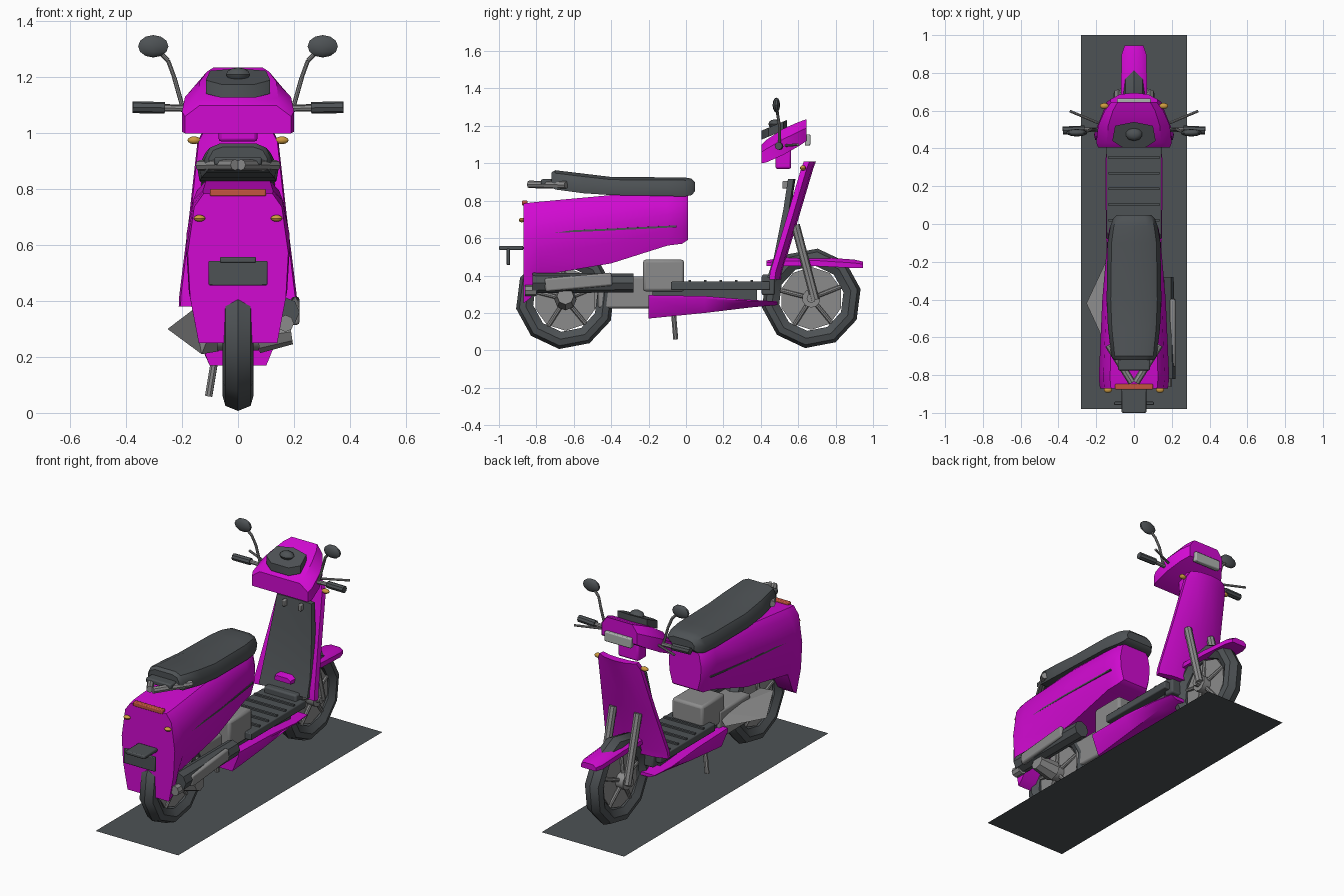
import bpy
import bmesh
from math import sin, cos, tau
from mathutils import Vector, Matrix

default_cube = bpy.data.objects.get("Cube")
if default_cube:
    bpy.data.objects.remove(default_cube, do_unlink=True)


def make_material(name, red, green, blue):
    material = bpy.data.materials.new(name)
    material.use_nodes = True
    color = (red, green, blue, 1)
    material.diffuse_color = color
    material.node_tree.nodes["Principled BSDF"].inputs["Base Color"].default_value = color
    return material


magenta = make_material("magenta paint", .64, .003, .64)
dark = make_material("dark rubber", .075, .084, .09)
metal = make_material("grey metal", .26, .26, .26)
glass = make_material("pale lamp glass", .42, .45, .43)
amber = make_material("amber lens", .62, .33, .05)
red_lens = make_material("red lens", .55, .09, .05)


def finish(name, mesh_builder, material, bevel=0, smooth=True):
    """Turn a bmesh into a shaded object, optionally with rounded edges."""
    bmesh.ops.recalc_face_normals(mesh_builder, faces=mesh_builder.faces)
    mesh = bpy.data.meshes.new(name)
    mesh_builder.to_mesh(mesh)
    mesh_builder.free()
    mesh.materials.append(material)
    part = bpy.data.objects.new(name, mesh)
    bpy.context.collection.objects.link(part)
    if bevel:
        modifier = part.modifiers.new("rounded edges", "BEVEL")
        modifier.width = bevel
        modifier.segments = 2
    if smooth:
        bpy.ops.object.select_all(action="DESELECT")
        part.select_set(True)
        bpy.context.view_layer.objects.active = part
        bpy.ops.object.shade_smooth_by_angle(angle=.65)
    return part


def loft(name, rings, material, bevel=0, closed=False):
    """Skin a list of point rings; closed joins the last ring to the first."""
    builder = bmesh.new()
    rows = [[builder.verts.new(point) for point in ring] for ring in rings]
    pairs = list(zip(rows, rows[1:]))
    if closed:
        pairs.append((rows[-1], rows[0]))
    else:
        builder.faces.new(rows[0])
        builder.faces.new(rows[-1])
    for first, second in pairs:
        for i in range(len(first)):
            j = (i + 1) % len(first)
            builder.faces.new((first[i], first[j], second[j], second[i]))
    return finish(name, builder, material, bevel)


def body(name, outline, stations, material, bevel=0):
    """Symmetric loft along y; stations hold y, half width, bottom and top."""
    loop = outline + [(-side, up) for side, up in reversed(outline)]
    rings = [[(half * side, y, low + (high - low) * up) for side, up in loop]
             for y, half, low, high in stations]
    return loft(name, rings, material, bevel)


def box(name, center, size, material, bevel=0, tilt=0):
    builder = bmesh.new()
    turn = Matrix.Translation(center) @ Matrix.Rotation(tilt, 4, "X")
    bmesh.ops.create_cube(builder, size=1, matrix=turn @ Matrix.Diagonal((*size, 1)))
    return finish(name, builder, material, bevel, bevel > 0)


def rod(name, start, end, radius, material, end_radius=None, sides=8):
    builder = bmesh.new()
    start, end = Vector(start), Vector(end)
    axis = end - start
    turn = Matrix.Translation((start + end) / 2) @ axis.to_track_quat("Z", "Y").to_matrix().to_4x4()
    bmesh.ops.create_cone(builder, cap_ends=True, segments=sides, radius1=radius,
                          radius2=end_radius or radius, depth=axis.length, matrix=turn)
    return finish(name, builder, material)


def ball(name, center, size, material):
    builder = bmesh.new()
    bmesh.ops.create_uvsphere(builder, u_segments=10, v_segments=6, radius=1,
                              matrix=Matrix.Translation(center) @ Matrix.Diagonal((*size, 1)))
    return finish(name, builder, material)


def hull(name, points, material):
    builder = bmesh.new()
    for point in points:
        builder.verts.new(point)
    bmesh.ops.convex_hull(builder, input=builder.verts)
    return finish(name, builder, material, smooth=False)


# Ground mat
builder = bmesh.new()
bmesh.ops.create_grid(builder, x_segments=1, y_segments=1, size=1,
                      matrix=Matrix.Translation((0, .01, 0)) @ Matrix.Diagonal((.28, .99, 1, 1)))
finish("ground_mat", builder, dark, smooth=False)

# Wheels
tread = [(.175, .03), (.215, .055), (.25, .045), (.268, 0)]
tread += [(r, -x) for r, x in reversed(tread[:-1])]
for label, y, z in (("front", .67, .278), ("rear", -.645, .273)):
    def spin(radius, x, step, count=10):
        angle = tau * (step + .3) / count
        return (x, y + radius * cos(angle), z + radius * sin(angle))

    loft(label + "_tyre", [[spin(r, x, step) for r, x in tread] for step in range(10)],
         dark, closed=True)
    rod(label + "_wheel_disc", (-.025, y, z), (.025, y, z), .168, metal, sides=10)
    rod(label + "_hub", (-.075, y, z), (.075, y, z), .05, metal, sides=10)
    for side in (-1, 1):
        for step in range(5):
            rod(label + "_spoke", (side * .045, y, z), spin(.18, side * .02, step, 5), .012, metal)

# Rear bodywork
shell = [(.68, 1), (.87, .91), (1, .6), (.95, .3), (.78, 0)]
body("rear_body", shell, [(-.87, .18, .25, .785), (-.83, .185, .28, .79), (-.78, .185, .4, .795),
                          (-.4, .168, .465, .83), (-.1, .142, .56, .835),
                          (-.02, .13, .57, .835), (.01, .11, .59, .83)], magenta)
for side in (-1, 1):
    hull("side_trim", [(side * (half + depth), y, z + rise)
                       for y, z, half in ((-.77, .63, .179), (-.42, .645, .164), (-.05, .663, .134))
                       for depth in (-.006, .004) for rise in (-.005, .005)], dark)

# Seat with a grab rail
cushion = [(.55, 1), (.85, .85), (1, .45), (.95, 0)]
body("seat", cushion, [(-.72, .105, .875, .95), (-.7, .12, .86, .963), (-.55, .138, .84, .945),
                       (-.4, .145, .83, .927), (-.1, .14, .825, .925), (-.01, .125, .822, .925),
                       (.03, .11, .83, .918), (.048, .09, .85, .9)], dark)
for side in (-1, 1):
    rod("grab_rail", (side * .135, -.64, .885), (side * .01, -.84, .887), .02, metal)
box("rail_pad", (0, -.74, .9), (.17, .07, .03), dark, .008)

# Tail lamp, number plate and its bracket
box("tail_lamp", (0, -.862, .788), (.2, .03, .026), red_lens, .005)
box("plate_arm", (0, -.935, .547), (.13, .13, .022), dark, .006)
box("plate", (0, -.95, .5), (.21, .018, .088), dark, .004)

# Turn signals
for side in (-1, 1):
    ball("rear_signal", (side * .138, -.878, .696), (.022, .016, .012), amber)
    ball("front_signal", (side * .157, .625, .975), (.025, .016, .014), amber)

# Engine and drive side cover
box("engine", (0, -.12, .4), (.21, .22, .17), metal, .015)
box("engine_arm", (-.03, -.32, .31), (.16, .3, .17), metal, .012)
hull("drive_cover", [(-.14, -.18, .31), (-.252, -.42, .3), (-.16, -.62, .37), (-.13, -.6, .21),
                     (-.07, -.2, .37), (-.07, -.62, .36), (-.07, -.5, .22)], metal)
rod("side_stand", (-.075, -.07, .24), (-.105, -.055, .06), .014, metal)

# Exhaust
rod("exhaust_pipe", (.16, -.28, .36), (.165, -.82, .36), .05, dark, .055)
rod("exhaust_tip", (.17, -.8, .32), (.17, -.86, .32), .03, metal)
box("exhaust_shield", (.205, -.575, .365), (.03, .36, .07), metal, .01, .09)
rod("rear_axle_mount", (.07, -.645, .273), (.19, -.645, .29), .06, metal, .045)

# Floor
keel = [(1, 1), (1, .85), (.7, 0)]
body("floor_keel", keel, [(-.2, .145, .17, .295), (.1, .15, .2, .29),
                          (.35, .15, .23, .27), (.49, .13, .242, .262)], magenta)
box("floor_board", (0, .185, .345), (.29, .53, .045), dark, .006)
box("floor_core", (0, .1, .3), (.18, .56, .07), dark)
for step in range(5):
    box("floor_rib", (0, .02 + step * .083, .371), (.27, .014, .012), dark)
box("toe_board", (0, .44, .35), (.22, .07, .11), dark, .01)


def shield(name, stations, bow, material):
    """Bowed panel lofted upward; stations hold z, y and half width."""
    front = [(-1, .0), (-.6, .75), (0, 1), (.6, .75), (1, .0)]
    rings = []
    for z, y, half in stations:
        outer = [(half * side, y + .03 + bow * out, z) for side, out in front]
        inner = [(half * side * .97, y + bow * out * .5, z) for side, out in reversed(front)]
        rings.append(outer + inner)
    return loft(name, rings, material)


# Leg shield and inner lining
shield("leg_shield", [(.38, .445, .212), (.42, .45, .21), (.7, .535, .175),
                      (.97, .615, .145), (1.01, .63, .125)], .035, magenta)
shield("shield_lining", [(.39, .435, .17), (.5, .47, .165), (.75, .52, .14),
                         (.915, .545, .12)], .01, dark)
for side in (-1, 1):
    box("bag_hook", (side * .055, .53, .885), (.02, .03, .04), metal, .005)

# Front fender and fork
fender = [(.6, 1), (1, .6), (1, 0)]
body("front_fender", fender, [(.43, .055, .45, .48), (.5, .07, .45, .495), (.7, .07, .45, .5),
                              (.9, .065, .44, .485), (.945, .05, .44, .475)], magenta)
for side in (-1, 1):
    rod("fork_leg", (side * .085, .69, .27), (side * .085, .585, .67), .024, metal)
rod("front_axle", (-.1, .67, .278), (.1, .67, .278), .025, metal)

# Handlebar cowl, lamp and steering neck
cowl = [(.72, 1), (1, .6), (1, 0)]
body("handlebar_cowl", cowl, [(.405, .19, 1.0, 1.1), (.43, .2, 1.005, 1.125),
                              (.52, .19, 1.045, 1.185), (.6, .155, 1.09, 1.22),
                              (.645, .12, 1.12, 1.236)], magenta)
box("steering_neck", (0, .52, 1.03), (.14, .085, .12), magenta, .012)
box("head_lamp", (0, .65, 1.125), (.18, .03, .06), glass, .006)

# Instrument pod
pod = [(-.115, .44), (-.06, .405), (.06, .405), (.115, .44), (.1, .52), (0, .54), (-.1, .52)]
loft("instrument_pod", [[(x, y, 1.155 + lift + (y - .4) * .42) for x, y in pod]
                        for lift in (-.03, .018)], dark)
ball("dial_cap", (0, .475, 1.21), (.045, .035, .025), dark)

# Grips, levers and mirrors
for side in (-1, 1):
    rod("handlebar", (side * .17, .5, 1.088), (side * .28, .5, 1.091), .012, metal)
    rod("grip", (side * .262, .5, 1.091), (side * .377, .495, 1.093), .021, dark)
    rod("brake_lever", (side * .19, .535, 1.095), (side * .34, .598, 1.1), .007, metal)
    stalk = [(side * .2, .5, 1.1), (side * .228, .5, 1.2), (side * .25, .49, 1.26),
             (side * .29, .485, 1.3)]
    for low, high in zip(stalk, stalk[1:]):
        rod("mirror_stalk", low, high, .008, metal)
    ball("mirror", (side * .303, .483, 1.311), (.057, .02, .04), dark)
